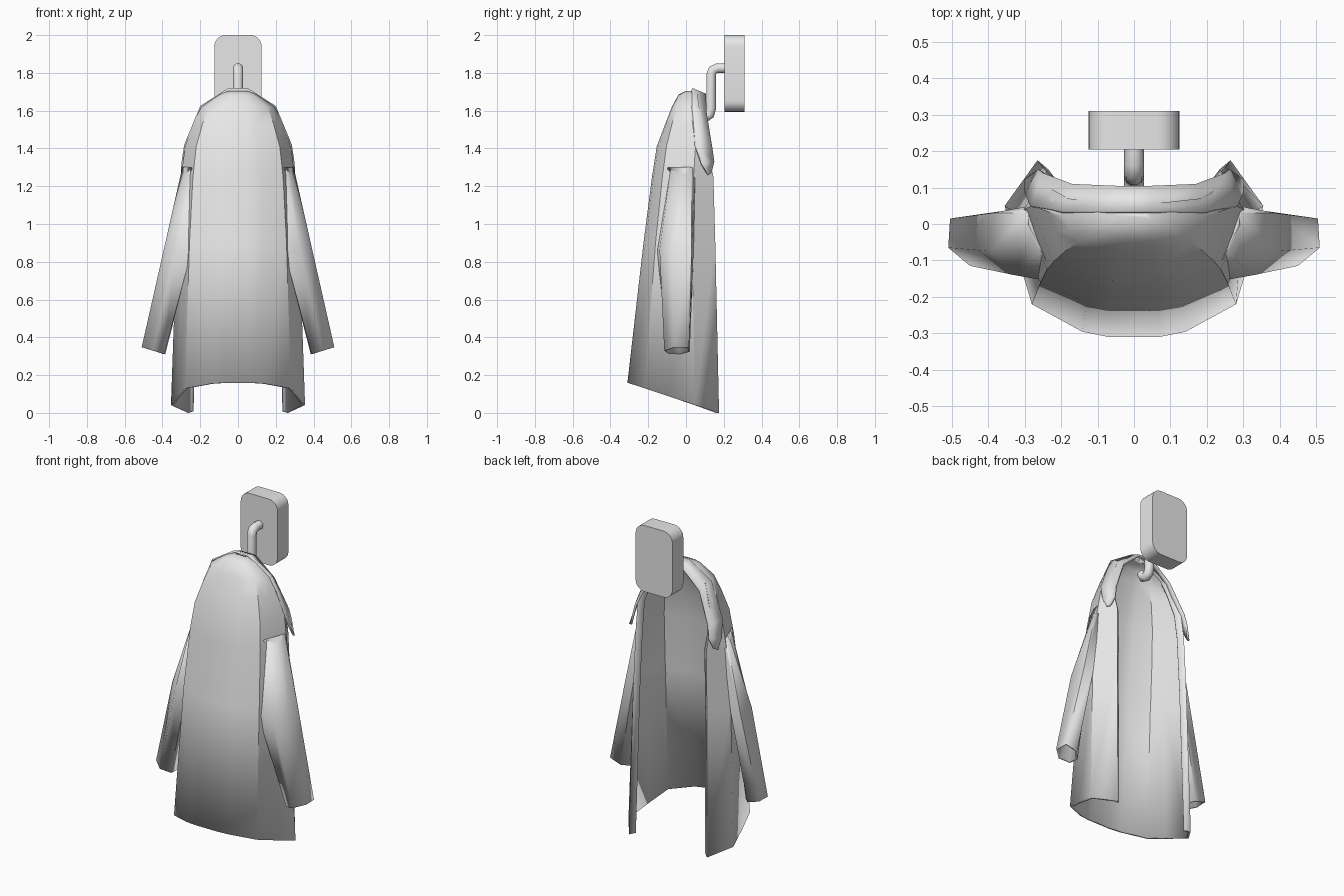
import bpy, bmesh, math

cube = bpy.data.objects.get("Cube")
if cube:
    bpy.data.objects.remove(cube, do_unlink=True)

grey = bpy.data.materials.new("plain_grey")
grey.use_nodes = True
colour = (0.8, 0.8, 0.8, 1)
grey.diffuse_color = colour
grey.node_tree.nodes["Principled BSDF"].inputs["Base Color"].default_value = colour


def finish(obj, angle):
    obj.data.materials.append(grey)
    bpy.ops.object.select_all(action="DESELECT")
    obj.select_set(True)
    bpy.context.view_layer.objects.active = obj
    bpy.ops.object.shade_smooth_by_angle(angle=math.radians(angle))


def loft(name, rows, closed=False, cap=False, mirror=False, thickness=0.012):
    """Skin rows of points into a thin cloth shell."""
    bm = bmesh.new()
    rings = [[bm.verts.new(p) for p in row] for row in rows]
    for low, high in zip(rings, rings[1:]):
        n = len(low)
        for i in range(n if closed else n - 1):
            j = (i + 1) % n
            bm.faces.new((low[i], low[j], high[j], high[i]))
    if cap:
        bm.faces.new(rings[-1])
    mesh = bpy.data.meshes.new(name)
    bm.to_mesh(mesh)
    bm.free()
    obj = bpy.data.objects.new(name, mesh)
    bpy.context.collection.objects.link(obj)
    finish(obj, 40)
    if mirror:
        obj.modifiers.new("both_sides", "MIRROR").use_clip = False
    solid = obj.modifiers.new("cloth", "SOLIDIFY")
    solid.thickness = thickness
    solid.offset = -1
    return obj


def both(half):
    """Mirror a half path, listed from the middle outwards."""
    return [(-x, y, z) for x, y, z in reversed(half)] + half


# Coat body: open at the back, with a slanted hem and folded opening edges
def section(z, front, width, side, edge):
    shape = [(0.2, 0), (0.4, 0.04), (0.79, 0.25), (0.9, 0.61), (1, 1)]
    pts = [(width * u, front + (side - front) * t) for u, t in shape]
    ex, ey = edge
    pts += [edge, (ex - 0.03, ey - 0.025)]
    hem = z is None
    return both([(x, y, 0.16 - (y + 0.31) * 0.33 if hem else z) for x, y in pts])


levels = [
    (None, -0.31, 0.355, 0.05, (0.265, 0.175)),
    (0.9, -0.225, 0.325, 0.03, (0.25, 0.155)),
    (1.25, -0.18, 0.302, 0.04, (0.24, 0.145)),
    (1.41, -0.155, 0.28, 0.05, (0.25, 0.11)),
    (1.53, -0.11, 0.238, 0.035, (0.215, 0.09)),
    (1.62, -0.075, 0.195, 0.02, (0.18, 0.07)),
    (1.685, -0.04, 0.1, 0.02, (0.09, 0.06)),
    (1.705, 0.0, 0.05, 0.025, (0.045, 0.06)),
]
loft("coat_body", [section(*level) for level in levels], cap=True, thickness=0.015)

# Collar: a band arching over the neck and tapering down each side
collar_front = [(0.05, 0.035, 1.72), (0.2, 0.035, 1.625), (0.285, 0.05, 1.42),
                (0.3, 0.085, 1.32), (0.302, 0.12, 1.26)]
collar_back = [(0.05, 0.105, 1.69), (0.17, 0.11, 1.585), (0.25, 0.14, 1.4),
               (0.262, 0.15, 1.33), (0.285, 0.135, 1.27)]
loft("collar", [both(collar_front), both(collar_back)])

# Sleeves: six-sided tubes that blend into the body at the shoulder
cuff = [(0.45, -0.115), (0.51, -0.065), (0.505, 0.015),
        (0.43, 0.02), (0.385, -0.03), (0.39, -0.09)]
elbow = [(0.33, -0.14), (0.394, -0.075), (0.39, 0.03),
         (0.33, 0.04), (0.305, -0.03), (0.245, -0.155)]
shoulder = [(0.25, -0.08), (0.275, -0.02), (0.295, 0.03),
            (0.285, 0.05), (0.28, 0.0), (0.235, -0.105)]
loft("sleeves", [[(x, y, 0.31 + (x - 0.385) * 0.3) for x, y in cuff],
                 [(x, y, 0.86) for x, y in elbow],
                 [(x, y, 1.3) for x, y in shoulder]], closed=True, mirror=True, thickness=0.01)

# Wall plate: a block with rounded corners
bpy.ops.mesh.primitive_cube_add(size=1, location=(0, 0.2575, 1.797))
plate = bpy.context.object
plate.name = "wall_plate"
bm = bmesh.new()
bm.from_mesh(plate.data)
for v in bm.verts:
    v.co.x *= 0.25
    v.co.y *= 0.105
    v.co.z *= 0.406
corners = [e for e in bm.edges if abs(e.verts[0].co.y - e.verts[1].co.y) > 0.05]
bmesh.ops.bevel(bm, geom=corners, offset=0.06, segments=6, profile=0.5, affect="EDGES")
bm.to_mesh(plate.data)
bm.free()
finish(plate, 30)

# Hook: a round bar out of the plate, down, and curling up under the neck
path = [(0.22, 1.825), (0.165, 1.825), (0.142, 1.815), (0.133, 1.79), (0.133, 1.61),
        (0.125, 1.58), (0.105, 1.565), (0.08, 1.572), (0.068, 1.6)]
curve = bpy.data.curves.new("hook", "CURVE")
curve.dimensions = "3D"
curve.bevel_depth = 0.027
curve.bevel_resolution = 3
curve.use_fill_caps = True
spline = curve.splines.new("POLY")
spline.points.add(len(path) - 1)
for point, (y, z) in zip(spline.points, path):
    point.co = (0, y, z, 1)
    point.radius = 1
spline.use_smooth = True
hook = bpy.data.objects.new("hook", curve)
hook.data.materials.append(grey)
bpy.context.collection.objects.link(hook)
